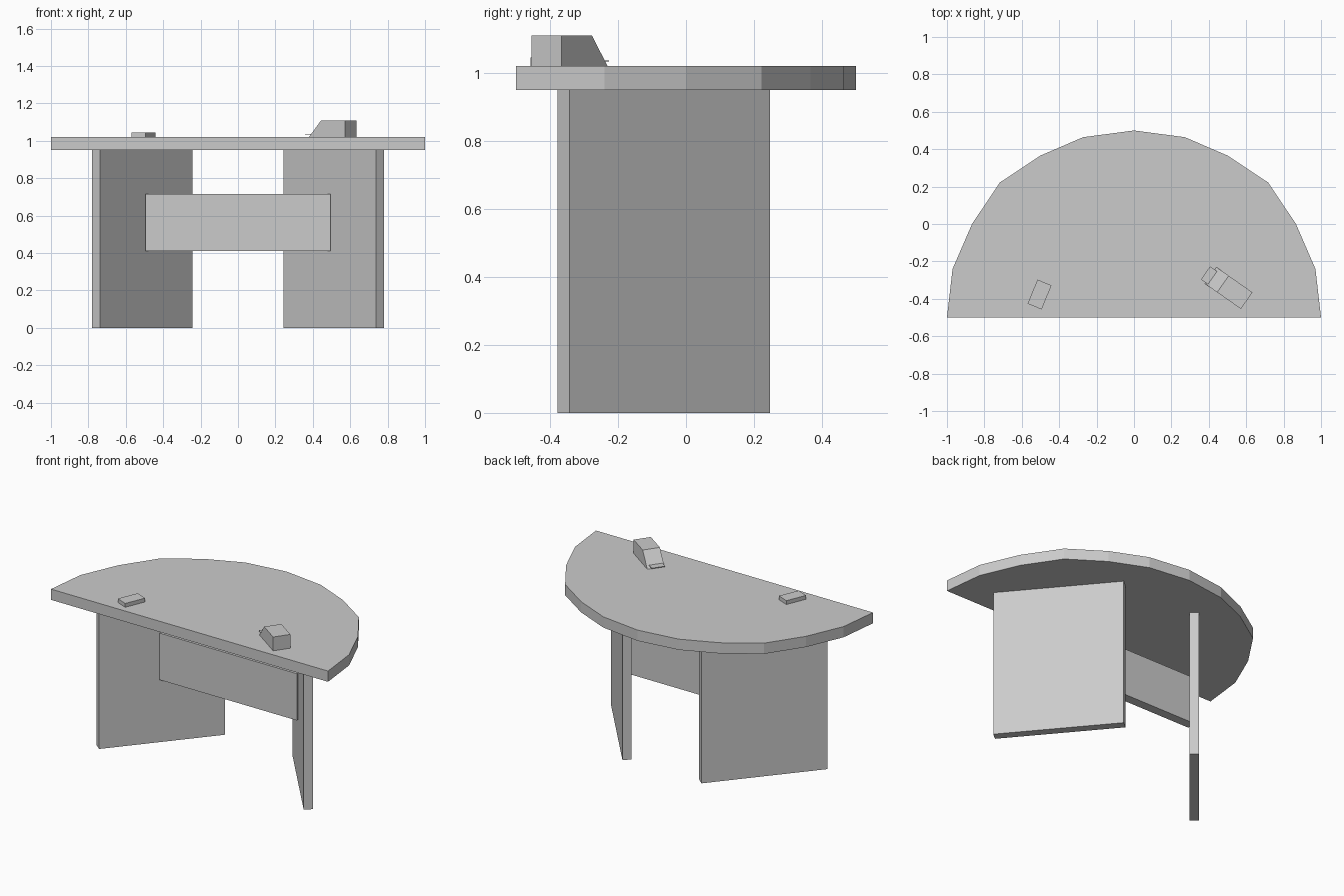
import bpy
import bmesh
from math import radians
from mathutils import Matrix

default = bpy.data.objects.get("Cube")
if default:
    bpy.data.objects.remove(default, do_unlink=True)

GREY = (0.6, 0.6, 0.6, 1.0)
grey = bpy.data.materials.new("plain grey")
grey.use_nodes = True
grey.diffuse_color = GREY
grey.node_tree.nodes["Principled BSDF"].inputs["Base Color"].default_value = GREY


def extrude(name, outline, depth, matrix):
    """Flat outline in local XY, extruded along local Z, then placed."""
    bm = bmesh.new()
    face = bm.faces.new([bm.verts.new((x, y, 0)) for x, y in outline])
    grown = bmesh.ops.extrude_face_region(bm, geom=[face])["geom"]
    bmesh.ops.translate(bm, vec=(0, 0, depth),
                        verts=[v for v in grown if isinstance(v, bmesh.types.BMVert)])
    bmesh.ops.recalc_face_normals(bm, faces=bm.faces)
    mesh = bpy.data.meshes.new(name)
    bm.to_mesh(mesh)
    bm.free()
    mesh.materials.append(grey)
    obj = bpy.data.objects.new(name, mesh)
    obj.matrix_world = matrix
    bpy.context.collection.objects.link(obj)
    return obj


def box(name, size, center, angle=0):
    """Box with its base at the given centre, turned about Z."""
    x, y = size[0] / 2, size[1] / 2
    place = Matrix.Translation(center) @ Matrix.Rotation(radians(angle), 4, "Z")
    return extrude(name, [(-x, -y), (x, -y), (x, y), (-x, y)], size[2], place)


TOP = 1.02
UNDERSIDE = 0.95

# Half-round tabletop with a straight front edge
arc = [(1, -0.5), (0.97, -0.24), (0.866, 0), (0.717, 0.222), (0.5, 0.366), (0.272, 0.464)]
outline = arc + [(0, 0.5)] + [(-x, y) for x, y in reversed(arc)]
extrude("tabletop", outline, TOP - UNDERSIDE, Matrix.Translation((0, 0, UNDERSIDE)))

# Angled panel legs
for side, name in ((-1, "right_leg"), (1, "left_leg")):
    box(name, (0.77, 0.055, UNDERSIDE), (side * 0.512, -0.065, 0), -side * 50)

# Cross panel between the legs
box("cross_panel", (0.99, 0.06, 0.305), (0, -0.07, 0.41))

# Small flat pad on the tabletop
box("desk_pad", (0.081, 0.139, 0.025), (-0.505, -0.377, TOP), -22.5)

# Wedge-fronted desk unit: side profile extruded across its width
turn = Matrix.Translation((0.41, -0.275, TOP)) @ Matrix.Rotation(radians(-35), 4, "Z")
stand_up = Matrix.Translation((0, 0.054, 0)) @ Matrix.Rotation(radians(90), 4, "X")
profile = [(0, 0), (0.235, 0), (0.235, 0.09), (0.08, 0.09)]
extrude("desk_unit", profile, 0.108, turn @ stand_up)

# Thin tray poking out of the slope
tray = box("desk_unit_tray", (0.065, 0.085, 0.004), (0, 0, 0))
tray.matrix_world = turn @ Matrix.Translation((0.002, -0.005, 0.013))
